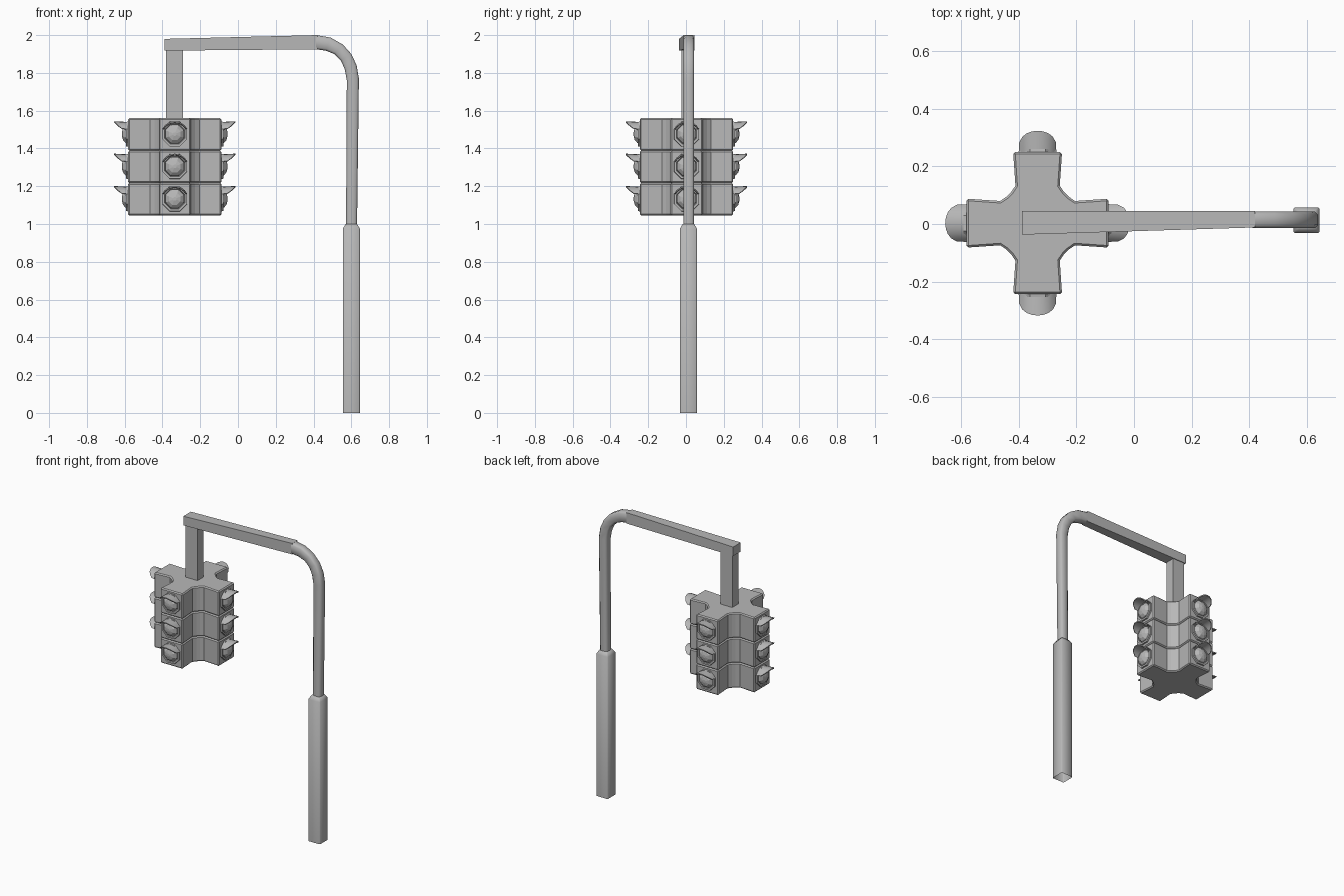
import bpy, bmesh, math
from mathutils import Vector, Matrix

cube = bpy.data.objects.get("Cube")
if cube:
    bpy.data.objects.remove(cube, do_unlink=True)

grey = bpy.data.materials.new("painted_grey")
grey.use_nodes = True
COLOUR = (0.48, 0.48, 0.48, 1)
grey.diffuse_color = COLOUR
grey.node_tree.nodes["Principled BSDF"].inputs["Base Color"].default_value = COLOUR


def finish(name, bm, matrix=None, smooth=None):
    bmesh.ops.recalc_face_normals(bm, faces=bm.faces[:])
    if matrix:
        bm.transform(matrix)
    mesh = bpy.data.meshes.new(name)
    bm.to_mesh(mesh)
    bm.free()
    mesh.materials.append(grey)
    ob = bpy.data.objects.new(name, mesh)
    bpy.context.collection.objects.link(ob)
    if smooth:
        bpy.ops.object.select_all(action='DESELECT')
        ob.select_set(True)
        bpy.context.view_layer.objects.active = ob
        bpy.ops.object.shade_smooth_by_angle(angle=math.radians(smooth))
    return ob


def loft(rings, cap_start=True, cap_end=True):
    """Skin a list of equal-length point rings."""
    bm = bmesh.new()
    loops = [[bm.verts.new(p) for p in ring] for ring in rings]
    n = len(loops[0])
    for a, b in zip(loops, loops[1:]):
        for i in range(n):
            j = (i + 1) % n
            bm.faces.new((a[i], a[j], b[j], b[i]))
    if cap_start:
        bm.faces.new(loops[0][::-1])
    if cap_end:
        bm.faces.new(loops[-1])
    return bm


def section(outer, inner, y0, y1, c=0.0):
    """Rectangle spanning two (x, z) points and a y range, corners cut by c."""
    o, i = (Vector((p[0], 0, p[1])) for p in (outer, inner))
    u = (o - i).normalized() * c
    ya, yb = Vector((0, y0, 0)), Vector((0, y1, 0))
    v = Vector((0, c, 0))
    if c == 0:
        return [o + ya, o + yb, i + yb, i + ya]
    return [o + ya + v, o + yb - v, o + yb - u, i + yb + u,
            i + yb - v, i + ya + v, i + ya + u, o + ya - u]


# Lower sleeve, hollow at the foot
sleeve = [section((0.6 + h, z), (0.6 - h, z), 0.013 - h, 0.013 + h, 0.005)
          for z, h in ((0, 0.045), (0.975, 0.045), (1.0, 0.03))]
finish("pole_sleeve", loft(sleeve, cap_start=False), smooth=50)

# Upper pole and bend as one sweep of (outer, inner) points
bend = [((0.63, 0.98), (0.572, 0.98)), ((0.64, 1.77), (0.576, 1.76)),
        ((0.628, 1.84), (0.565, 1.82)), ((0.6, 1.9), (0.545, 1.865)),
        ((0.555, 1.95), (0.51, 1.9)), ((0.49, 1.987), (0.465, 1.918)),
        ((0.415, 2.0), (0.412, 1.925))]
finish("pole_bend", loft([section(o, i, -0.014, 0.043, 0.011) for o, i in bend]), smooth=50)

# Tapered arm and hanger
finish("arm", loft([section((0.42, 2.0), (0.42, 1.925), -0.012, 0.045),
                    section((-0.39, 1.98), (-0.39, 1.918), -0.037, 0.045)]))
finish("hanger", loft([section((-0.29, z), (-0.38, z), -0.025, 0.04) for z in (1.55, 1.925)]))

# Four-way signal head
CENTRE = Vector((-0.335, 0.003, 0))
quarter = [(0.092, -0.108), (0.077, -0.13), (0.085, -0.247),
           (-0.085, -0.247), (-0.077, -0.13), (-0.092, -0.108)]


def plan(z):
    points = []
    for k in range(4):
        turn = Matrix.Rotation(-k * math.pi / 2, 4, 'Z')
        points += [CENTRE + turn @ Vector((x, y, z)) for x, y in quarter]
    return points


def lens_bm():
    """Faceted dome pointing to -y."""
    rings = [[(r * math.cos(a), -d, r * math.sin(a))
              for a in (k * math.pi / 4 + math.pi / 8 for k in range(8))]
             for r, d in ((0.055, 0), (0.05, 0.014), (0.034, 0.027), (0.01, 0.033))]
    return loft(rings)


def frame_bm():
    """Octagonal ring around the lens."""
    rings = [[(r * math.cos(a), -d, r * math.sin(a))
              for a in (k * math.pi / 4 + math.pi / 8 for k in range(8))]
             for r, d in ((0.072, -0.004), (0.07, 0.01), (0.058, 0.01), (0.054, 0.002))]
    return loft(rings, cap_start=False, cap_end=False)


def visor_bm():
    """Thin arched hood, longest along its crown."""
    rings = []
    for k in range(9):
        a = math.radians(-66 + k * 16.5)
        length = 0.016 + 0.058 * math.cos(a * 1.25) ** 0.6
        ring = []
        for y, lift in ((0.002, 0), (-length, 0.004)):
            for r in (0.07, 0.063):
                ring.append((r * math.sin(a), y, (r - 0.006) * math.cos(a) + lift))
        rings.append([ring[0], ring[1], ring[3], ring[2]])
    return loft(rings)


levels = (("lower", 1.045, 1.217), ("middle", 1.217, 1.388), ("upper", 1.388, 1.56))
for level, low, high in levels:
    box = finish(level + "_signal_box", loft([plan(low), plan(high)]))
    bevel = box.modifiers.new("edges", 'BEVEL')
    bevel.width = 0.007
    bevel.segments = 1
    bevel.angle_limit = math.radians(50)
    for k, side in enumerate(("front", "left", "back", "right")):
        place = (Matrix.Translation(CENTRE + Vector((0, 0, (low + high) / 2 + 0.002)))
                 @ Matrix.Rotation(k * math.pi / 2, 4, 'Z')
                 @ Matrix.Translation((0, -0.247, 0)))
        prefix = f"{level}_{side}_"
        finish(prefix + "lens", lens_bm(), place)
        finish(prefix + "lens_frame", frame_bm(), place)
        finish(prefix + "visor", visor_bm(), place, 35)
